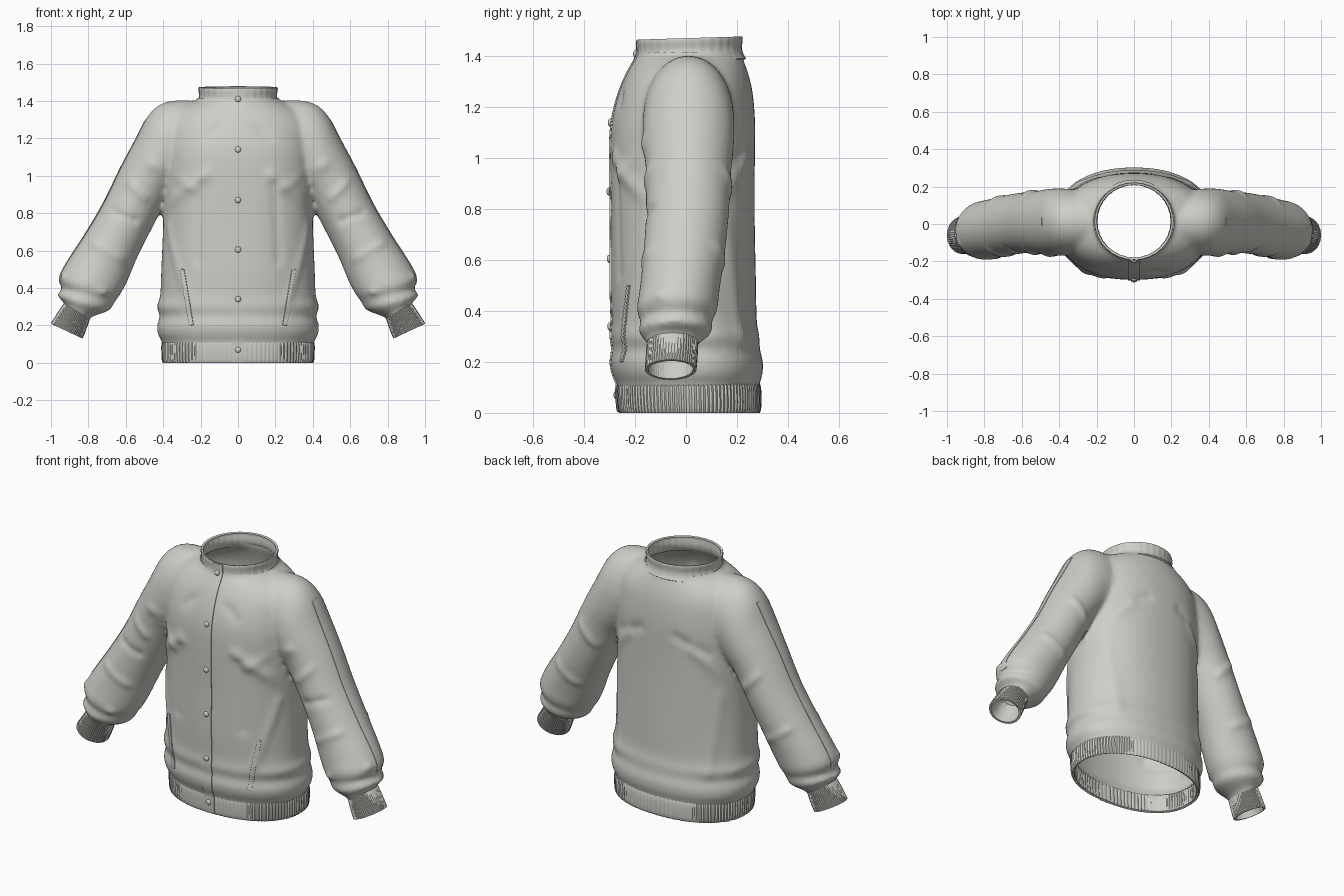
import bpy, bmesh, math
from mathutils import Vector
from mathutils.bvhtree import BVHTree
from mathutils.geometry import intersect_point_line

cube = bpy.data.objects.get("Cube")
if cube:
    bpy.data.objects.remove(cube, do_unlink=True)

COLOR = (0.62, 0.62, 0.58, 1)
fabric = bpy.data.materials.new("warm_grey_fabric")
fabric.use_nodes = True
fabric.diffuse_color = COLOR
bsdf = next(n for n in fabric.node_tree.nodes if n.type == 'BSDF_PRINCIPLED')
bsdf.inputs["Base Color"].default_value = COLOR


def make(name, bm):
    """Turn a bmesh into an object with the fabric material."""
    mesh = bpy.data.meshes.new(name)
    bm.to_mesh(mesh)
    bm.free()
    mesh.materials.append(fabric)
    obj = bpy.data.objects.new(name, mesh)
    bpy.context.collection.objects.link(obj)
    return obj


def bake(obj):
    """Apply all modifiers of an object."""
    bpy.context.view_layer.update()
    deps = bpy.context.evaluated_depsgraph_get()
    mesh = bpy.data.meshes.new_from_object(obj.evaluated_get(deps))
    obj.modifiers.clear()
    obj.data = mesh
    if not mesh.materials:
        mesh.materials.append(fabric)


def thicken(obj, thickness, offset=-1):
    mod = obj.modifiers.new("thickness", 'SOLIDIFY')
    mod.thickness, mod.offset = thickness, offset
    bake(obj)


def smooth(obj):
    bpy.ops.object.select_all(action='DESELECT')
    obj.select_set(True)
    bpy.context.view_layer.objects.active = obj
    bpy.ops.object.shade_smooth_by_angle(angle=math.radians(40))


def resample(rows, steps=5):
    """Catmull-Rom interpolation between rows of numbers."""
    out = []
    for i in range(len(rows) - 1):
        a, b, c, d = (rows[max(0, min(len(rows) - 1, i + k))] for k in (-1, 0, 1, 2))
        for s in range(steps):
            t = s / steps
            out.append([q + t / 2 * (r - p + t * (2 * p - 5 * q + 4 * r - w + t * (3 * (q - r) + w - p)))
                        for p, q, r, w in zip(a, b, c, d)])
    return out + [list(rows[-1])]


def body_ring(row, segs, ribs=0, amp=0.0, tilt=0.0):
    z, rx, yf, yb, power = row
    ring = []
    for i in range(segs):
        a = math.tau * i / segs
        c, s = math.cos(a), math.sin(a)
        k = 1 + amp * math.cos(ribs * a)
        x = rx * k * math.copysign(abs(c) ** (2 / power), c)
        y = (yf + yb) / 2 + (yb - yf) / 2 * k * math.copysign(abs(s) ** (2 / power), s)
        ring.append(Vector((x, y, z + tilt * y)))
    return ring


def sleeve_ring(row, segs, side, ribs=0, amp=0.0):
    tx, tz, bx, bz, yc, h = row
    ring = []
    for i in range(segs):
        a = math.tau * i / segs
        k = 1 + amp * math.cos(ribs * a)
        u = math.cos(a) * k / 2
        ring.append(Vector((side * ((tx + bx) / 2 + u * (tx - bx)),
                            yc + h * k * math.sin(a), (tz + bz) / 2 + u * (tz - bz))))
    return ring


def loft(bm, rings, caps):
    loops = [[bm.verts.new(p) for p in ring] for ring in rings]
    n = len(loops[0])
    for a, b in zip(loops, loops[1:]):
        for i in range(n):
            bm.faces.new((a[i], a[(i + 1) % n], b[(i + 1) % n], b[i]))
    if caps:
        bm.faces.new(loops[0])
        bm.faces.new(loops[-1])
    bmesh.ops.recalc_face_normals(bm, faces=bm.faces[:])


def band(name, rings):
    bm = bmesh.new()
    loft(bm, rings, False)
    obj = make(name, bm)
    thicken(obj, 0.012)
    smooth(obj)
    return obj


# Torso: height, half width, front, back, squareness
torso = [
    (0.05, .40, -.265, .285, 2.2), (0.11, .405, -.27, .288, 2.2), (0.15, .427, -.287, .30, 2.2),
    (0.20, .432, -.297, .302, 2.2), (0.25, .418, -.288, .29, 2.2), (0.30, .433, -.297, .288, 2.2),
    (0.36, .416, -.292, .278, 2.2), (0.50, .41, -.296, .275, 2.2), (0.75, .40, -.295, .27, 2.3),
    (0.95, .40, -.298, .27, 2.3), (1.10, .40, -.296, .272, 2.3), (1.20, .40, -.28, .268, 2.2),
    (1.28, .39, -.255, .258, 2.1), (1.34, .35, -.228, .242, 2), (1.385, .27, -.202, .226, 2),
    (1.41, .215, -.19, .22, 2), (1.47, .21, -.19, .22, 2)]
# Sleeve: outer x, z, inner x, z, centre y, half depth
sleeve = [
    (.20, 1.40, .18, .98, .01, .16), (.37, 1.398, .27, .95, .01, .175), (.47, 1.335, .32, .92, .01, .18),
    (.55, 1.19, .35, .91, .01, .178), (.63, 1.04, .38, .87, .01, .168), (.72, .855, .47, .70, .005, .163),
    (.82, .685, .54, .56, -.008, .16), (.92, .53, .59, .44, -.025, .157), (.957, .45, .63, .365, -.035, .158),
    (.942, .395, .66, .325, -.038, .14), (.965, .36, .69, .28, -.042, .143), (.925, .31, .79, .24, -.052, .10),
    (.95, .26, .81, .19, -.055, .095)]
bm = bmesh.new()
loft(bm, [body_ring(r, 96) for r in resample(torso)], True)
for side in (1, -1):
    loft(bm, [sleeve_ring(r, 64, side) for r in resample(sleeve)], True)
body = make("jacket_body", bm)
mod = body.modifiers.new("merge", 'REMESH')
mod.mode, mod.voxel_size = 'VOXEL', 0.013
mod = body.modifiers.new("soften", 'SMOOTH')
mod.factor, mod.iterations = 0.5, 8
bake(body)

# Open the hem, neck and wrists
bm = bmesh.new()
bm.from_mesh(body.data)
cuts = [((0, 0, .105), (0, 0, -1)), ((0, 0, 1.415), (0, 0, 1))]
cuts += [((s * .86, 0, .27), (s * .447, 0, -.894)) for s in (1, -1)]
for co, no in cuts:
    bmesh.ops.bisect_plane(bm, geom=bm.verts[:] + bm.edges[:] + bm.faces[:],
                           plane_co=co, plane_no=no, clear_outer=True)

# Cloth folds: start, end, width, height
folds = [
    ((.42, -.17, .82), (.18, -.28, 1.0), .035, .012), ((.46, -.17, 1.06), (.24, -.27, .93), .03, .009),
    ((.38, -.15, .72), (.27, -.23, .35), .03, .008), ((.2, -.28, .95), (.22, -.27, .55), .03, -.007),
    ((.42, .17, .82), (.22, .26, 1.02), .035, .012), ((.36, .18, .74), (.30, .22, .3), .04, .008),
    ((.12, .27, 1.08), (.3, .22, 1.0), .03, -.008), ((.62, -.15, 1.0), (.5, -.16, .88), .025, .009),
    ((.63, .17, .98), (.48, .17, .82), .025, .009), ((.73, -.14, .83), (.55, -.15, .76), .022, -.009),
    ((.81, -.15, .66), (.6, -.16, .54), .025, .008), ((.8, .13, .67), (.58, .14, .52), .025, .008),
    ((.93, -.1, .46), (.7, -.18, .37), .02, .010), ((.08, -.29, 1.3), (.16, -.24, 1.2), .03, -.008)]
bm.normal_update()
moves = []
for v in bm.verts:
    p = Vector((abs(v.co.x), v.co.y, v.co.z))
    push = 0
    for a, b, width, height in folds:
        a, b = Vector(a), Vector(b)
        t = min(1, max(0, intersect_point_line(p, a, b)[1]))
        push += height * math.exp(-((p - a.lerp(b, t)).length / width) ** 2)
    moves.append(push)
for v, push in zip(bm.verts, moves):
    v.co += v.normal * push
bm.to_mesh(body.data)
bm.free()
thicken(body, 0.012)
smooth(body)

# Ribbed hem, collar and cuffs
hem_rows = [(0, .40, -.262, .288, 2.2), (.02, .406, -.268, .294, 2.2), (.09, .408, -.272, .294, 2.2),
            (.118, .403, -.268, .288, 2.2)]
hem = band("hem_band", [body_ring(r, 440, 110, .006) for r in resample(hem_rows, 3)])
collar_rows = [(1.385, .232, -.205, .235, 2), (1.405, .214, -.194, .224, 2), (1.43, .207, -.19, .219, 2),
               (1.46, .212, -.192, .222, 2), (1.472, .21, -.19, .22, 2)]
collar = band("collar_band", [body_ring(r, 192, 32, .004, .03) for r in resample(collar_rows, 3)])
cuff_rows = [(.915, .325, .785, .255, -.05, .098), (.935, .31, .792, .237, -.053, .10),
             (.975, .25, .815, .17, -.057, .101), (1.0, .21, .832, .13, -.06, .10)]
for side, label in ((1, "left"), (-1, "right")):
    band(label + "_cuff", [sleeve_ring(r, 224, side, 56, .012) for r in resample(cuff_rows, 3)])

trees = [BVHTree.FromPolygons([v.co for v in o.data.vertices], [p.vertices[:] for p in o.data.polygons])
         for o in (body, hem, collar)]


def surface(origin, direction):
    """First point of the garment met along a direction."""
    hits = [h for h in (t.ray_cast(origin, direction) for t in trees) if h[0]]
    return min(hits, key=lambda h: h[3])[0] if hits else None


def strip(name, start, end, across, direction, rows, lift, teeth=0.0):
    """Thin strip of cloth draped on the surface."""
    start, end, across, direction = map(Vector, (start, end, across, direction))
    bm = bmesh.new()
    last = None
    for i in range(rows + 1):
        line = []
        for k in range(5):
            p = surface(start.lerp(end, i / rows) + across * (k / 2 - 1), direction)
            rise = lift + teeth * ((i + k // 2) % 2)
            line.append(bm.verts.new(p - direction * rise) if p else None)
        for k in range(4):
            if last and all((last[k], last[k + 1], line[k + 1], line[k])):
                bm.faces.new((last[k], last[k + 1], line[k + 1], line[k]))
        last = line
    obj = make(name, bm)
    thicken(obj, 0.006, 0)
    smooth(obj)


# Front placket, pocket zips and outer sleeve seams
strip("front_placket", (0, -1, .004), (0, -1, 1.462), (.033, 0, 0), (0, 1, 0), 90, .002)
for side, label in ((1, "left"), (-1, "right")):
    strip(label + "_pocket_zip", (side * .30, -1, .5), (side * .25, -1, .2), (.012, 0, 0), (0, 1, 0), 40, .001, .005)
    strip(label + "_sleeve_seam", (side * 2, .015, 1.3), (side * 2, -.03, .42), (0, .022, 0), (-side, 0, 0), 60, 0)

# Snap buttons
for i, z in enumerate((.07, .34, .605, .87, 1.14, 1.41)):
    p = surface(Vector((0, -1, z)), Vector((0, 1, 0)))
    bm = bmesh.new()
    bmesh.ops.create_uvsphere(bm, u_segments=20, v_segments=12, radius=.016)
    bmesh.ops.scale(bm, vec=(1, .6, 1), verts=bm.verts)
    bmesh.ops.translate(bm, vec=p - Vector((0, .006, 0)), verts=bm.verts)
    smooth(make("snap_button_%d" % (i + 1), bm))
